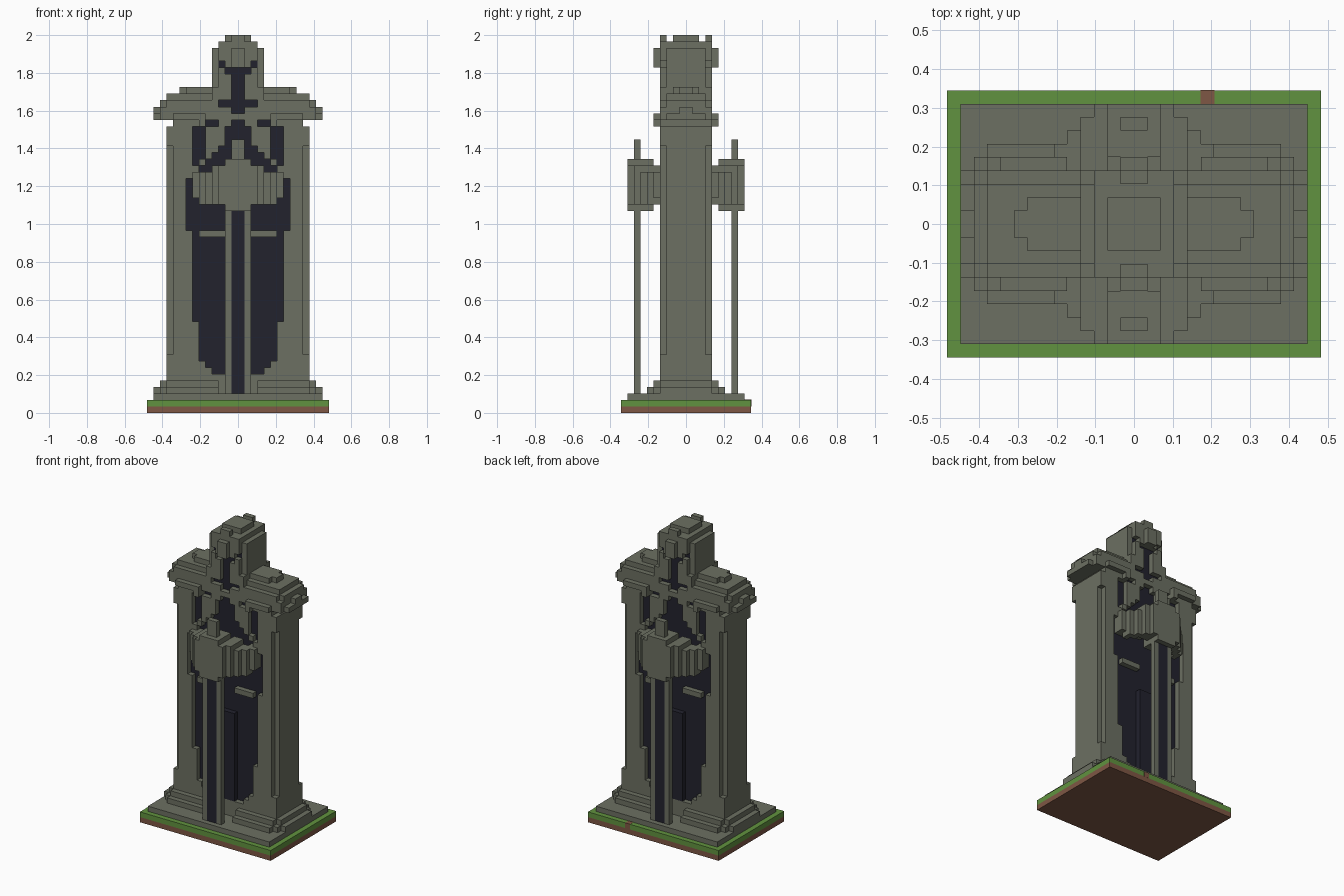
import bpy
import bmesh

cube = bpy.data.objects.get("Cube")
if cube:
    bpy.data.objects.remove(cube, do_unlink=True)

UNIT = 1 / 29
cells = {}   # one quarter of the block model: (x, y, z) -> part name


def material(name, rgb):
    mat = bpy.data.materials.new(name)
    mat.use_nodes = True
    mat.diffuse_color = (*rgb, 1)
    shader = mat.node_tree.nodes["Principled BSDF"]
    shader.inputs["Base Color"].default_value = (*rgb, 1)
    shader.inputs["Roughness"].default_value = 0.9
    return mat


stone = material("grey_stone", (0.15, 0.16, 0.122))
shadow = material("dark_slate", (0.016, 0.016, 0.027))
grass = material("grass_green", (0.12, 0.29, 0.05))
dirt = material("dirt_brown", (0.21, 0.095, 0.058))


def fill(part, xs, ys, zs):
    """Fill a block range with a part; part None carves it away."""
    for x in range(*xs):
        for y in range(*ys):
            for z in range(*zs):
                if part:
                    cells[x, y, z] = part
                else:
                    cells.pop((x, y, z), None)


def slab(part, half_x, half_y, z0, z1):
    fill(part, (0, half_x), (0, half_y), (z0, z1))


def recess(part, x0, x1, z0, z1):
    """Sink a dark panel one block into the face."""
    fill(None, (x0, x1), (3, 5), (z0, z1))
    fill(part, (x0, x1), (2, 3), (z0, z1))


# ground and plinth
slab("soil", 14, 10, 0, 1)
slab("turf", 14, 10, 1, 2)
slab("plinth", 13, 9, 2, 3)

# stepped feet, left open in the middle
for half_x, half_y in ((13, 4), (12, 5), (11, 6)):
    fill("foot_steps", (3, half_x), (0, half_y), (3, 4))
for half_x, half_y in ((12, 4), (11, 5)):
    fill("foot_steps", (3, half_x), (0, half_y), (4, 5))

# body with notched corners
slab("body", 11, 4, 3, 9)
slab("body", 11, 3, 9, 44)
slab("body", 10, 4, 9, 45)
slab("body", 11, 4, 41, 44)
slab("body", 4, 4, 45, 50)

# rounded shoulder plates
for half_x, half_y, z0, z1 in ((12, 4, 45, 47), (13, 3, 45, 46), (13, 1, 46, 47),
                               (12, 3, 47, 48), (11, 4, 47, 48), (11, 3, 48, 49),
                               (8, 2, 49, 50), (9, 1, 49, 50)):
    fill("shoulders", (4, half_x), (0, half_y), (z0, z1))
fill("shoulders", (5, 10), (4, 5), (45, 46))
fill("shoulders", (5, 6), (4, 5), (44, 45))

# helmet with a brow plate and crest
slab("helmet", 3, 4, 49, 57)
slab("helmet", 4, 3, 50, 56)
slab("helmet", 2, 2, 57, 58)
fill("helmet", (0, 1), (3, 5), (53, 56))
fill("helmet", (0, 1), (3, 4), (57, 58))

# dark robe panel, tapering below and closing to a point on the chest
recess("robe", 0, 4, 6, 7)
recess("robe", 0, 5, 7, 8)
recess("robe", 0, 6, 8, 14)
recess("robe", 0, 7, 14, 28)
recess("robe", 0, 8, 28, 36)
for z in range(36, 45):
    recess("robe", 0, max(43 - z, 1 if z > 43 else 2), z, z + 1)
fill("robe", (0, 2), (3, 4), (6, 23))
fill("sash", (2, 6), (3, 4), (27, 28))

# chest slots, collar and face opening
recess("chest_slots", 5, 7, 39, 44)
recess("chest_slots", 6, 7, 38, 39)
recess("chest_slots", 3, 5, 44, 45)
recess("face_opening", 0, 1, 46, 53)
recess("face_opening", 0, 3, 47, 48)
recess("face_opening", 0, 2, 52, 53)
recess("face_opening", 2, 3, 53, 54)

# arms stepping out to the clasped hands
fill("arms", (5, 7), (2, 5), (33, 37))
fill("arms", (5, 6), (4, 6), (32, 37))
fill("arms", (4, 5), (4, 7), (33, 37))
fill("arms", (2, 4), (4, 7), (33, 38))
fill("arms", (4, 5), (5, 7), (32, 36))
fill("hands", (0, 4), (6, 8), (32, 38))
fill("hands", (0, 2), (5, 8), (31, 39))
fill("hands", (0, 3), (8, 9), (32, 38))
fill("hands", (0, 2), (8, 9), (31, 39))

# standing sword
fill("sword_edges", (1, 2), (7, 8), (3, 31))
fill("sword_blade", (0, 1), (7, 8), (3, 31))
fill("sword_pommel", (0, 1), (7, 8), (39, 42))

COLOURS = {"soil": dirt, "turf": grass, "robe": shadow, "chest_slots": shadow,
           "face_opening": shadow, "sword_blade": shadow}


def add_object(name, bm, mat):
    mesh = bpy.data.meshes.new(name)
    bm.to_mesh(mesh)
    bm.free()
    mesh.materials.append(mat)
    obj = bpy.data.objects.new(name, mesh)
    bpy.context.collection.objects.link(obj)
    return obj


def build_part(name):
    """Skin the exposed block faces, then mirror to all four quarters."""
    bm = bmesh.new()
    for cell, part in cells.items():
        if part != name:
            continue
        for axis in range(3):
            b, c = (axis + 1) % 3, (axis + 2) % 3
            for step in (-1, 1):
                near = list(cell)
                near[axis] += step
                at_mirror = axis < 2 and near[axis] < 0
                if at_mirror or tuple(near) in cells:
                    continue
                corners = []
                for i, j in ((0, 0), (1, 0), (1, 1), (0, 1)):
                    p = list(cell)
                    p[axis] += step > 0
                    p[b] += i
                    p[c] += j
                    corners.append(bm.verts.new([v * UNIT for v in p]))
                bm.faces.new(corners[::step])
    bmesh.ops.remove_doubles(bm, verts=bm.verts, dist=UNIT / 100)
    bmesh.ops.dissolve_limit(bm, angle_limit=0.01, verts=bm.verts, edges=bm.edges)
    obj = add_object(name, bm, COLOURS.get(name, stone))
    mirror = obj.modifiers.new("quarters", "MIRROR")
    mirror.use_axis = (True, True, False)


for part_name in dict.fromkeys(cells.values()):
    build_part(part_name)

# bare patch in the turf at the back edge
bm = bmesh.new()
bmesh.ops.create_cube(bm, size=UNIT + 0.002)
patch = add_object("bare_patch", bm, dirt)
patch.location = (5.5 * UNIT, 9.5 * UNIT, 1.5 * UNIT)
